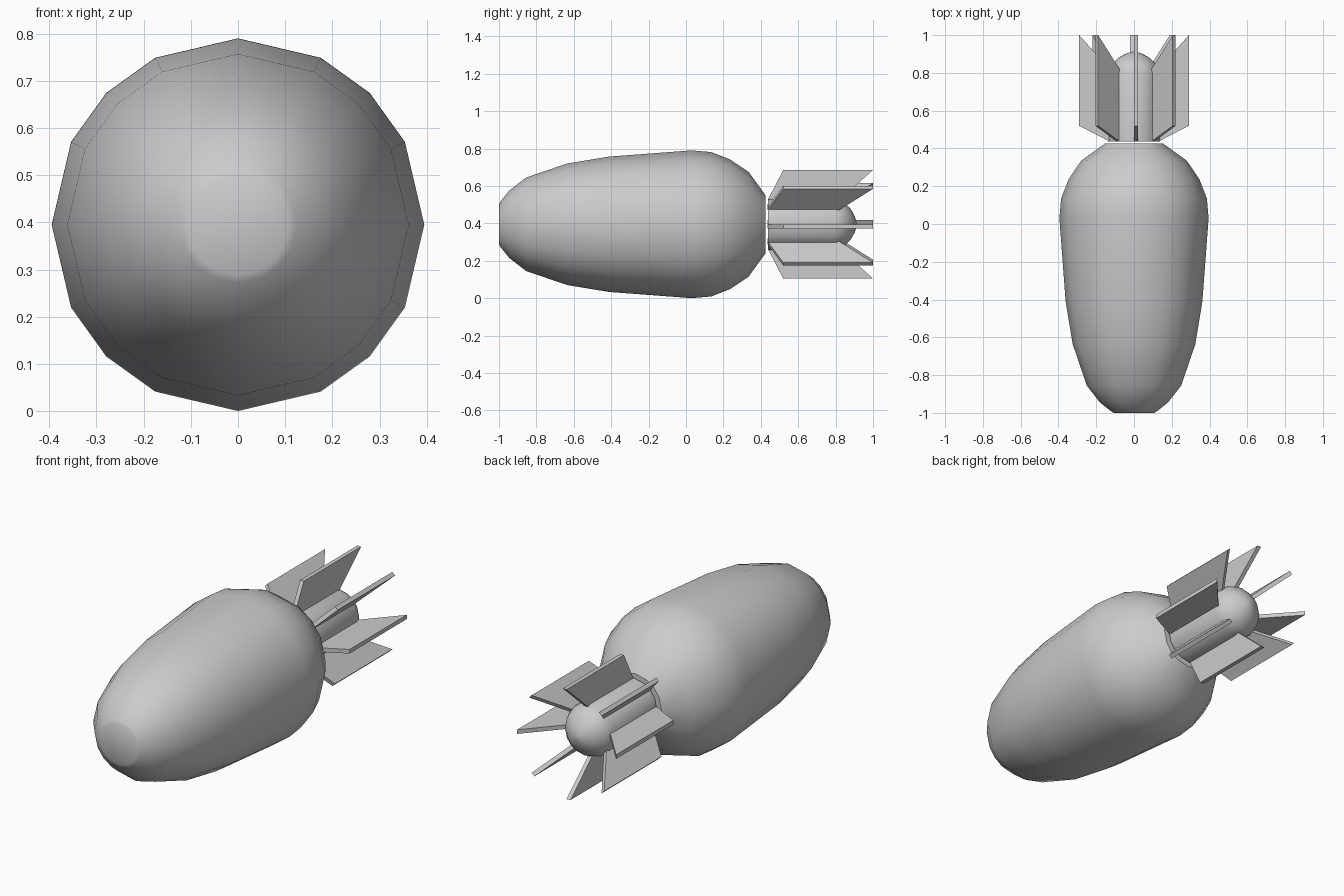
import bpy, bmesh, math

if "Cube" in bpy.data.objects:
    bpy.data.objects.remove(bpy.data.objects["Cube"])

ZC = 0.395  # height of the long axis

# Ring directions: 16 sides with slightly uneven spacing
ANGLES = [math.radians(q * 90 + a) for q in range(4) for a in (0, 26.4, 45, 63.6)]


def finish(bm, name, smooth):
    bmesh.ops.recalc_face_normals(bm, faces=bm.faces[:])
    mesh = bpy.data.meshes.new(name)
    bm.to_mesh(mesh)
    bm.free()
    obj = bpy.data.objects.new(name, mesh)
    bpy.context.collection.objects.link(obj)
    if smooth:
        bpy.ops.object.select_all(action='DESELECT')
        obj.select_set(True)
        bpy.context.view_layer.objects.active = obj
        bpy.ops.object.shade_smooth_by_angle(angle=math.radians(35))
    return obj


def lathe(name, profile):
    """Revolve (y, radius) points about the long axis and cap both ends."""
    bm = bmesh.new()
    rings = [[bm.verts.new((r * math.cos(a), y, ZC + r * math.sin(a))) for a in ANGLES]
             for y, r in profile]
    n = len(ANGLES)
    for r0, r1 in zip(rings, rings[1:]):
        for i in range(n):
            j = (i + 1) % n
            bm.faces.new((r0[i], r0[j], r1[j], r1[i]))
    bm.faces.new(rings[0])
    bm.faces.new(rings[-1])
    return finish(bm, name, True)


# Main hull, blunt nose at the front
lathe("hull", [(-1.0, 0.107), (-0.99, 0.124), (-0.945, 0.18), (-0.855, 0.25),
               (-0.635, 0.325), (-0.41, 0.362), (0.03, 0.395), (0.135, 0.386),
               (0.235, 0.347), (0.335, 0.28), (0.425, 0.155)])

# Tail cylinder with domed end
lathe("tail_boom", [(0.438, 0.138), (0.80, 0.138), (0.845, 0.119),
                    (0.88, 0.083), (0.903, 0.042), (0.912, 0.008)])

# Eight swept fins, each offset to one side of the axis
FIN = [(0.13, 0.437), (0.29, 0.52), (0.29, 1.0), (0.13, 0.82)]
for k in range(8):
    a = k * math.pi / 4
    c, s = math.cos(a), math.sin(a)
    bm = bmesh.new()
    sides = [[bm.verts.new((r * c - t * s, y, ZC + r * s + t * c)) for r, y in FIN]
             for t in (0.0, -0.022)]
    bm.faces.new(sides[0])
    bm.faces.new(sides[1])
    for i in range(4):
        j = (i + 1) % 4
        bm.faces.new((sides[0][i], sides[0][j], sides[1][j], sides[1][i]))
    finish(bm, f"fin_{k + 1}", False)
